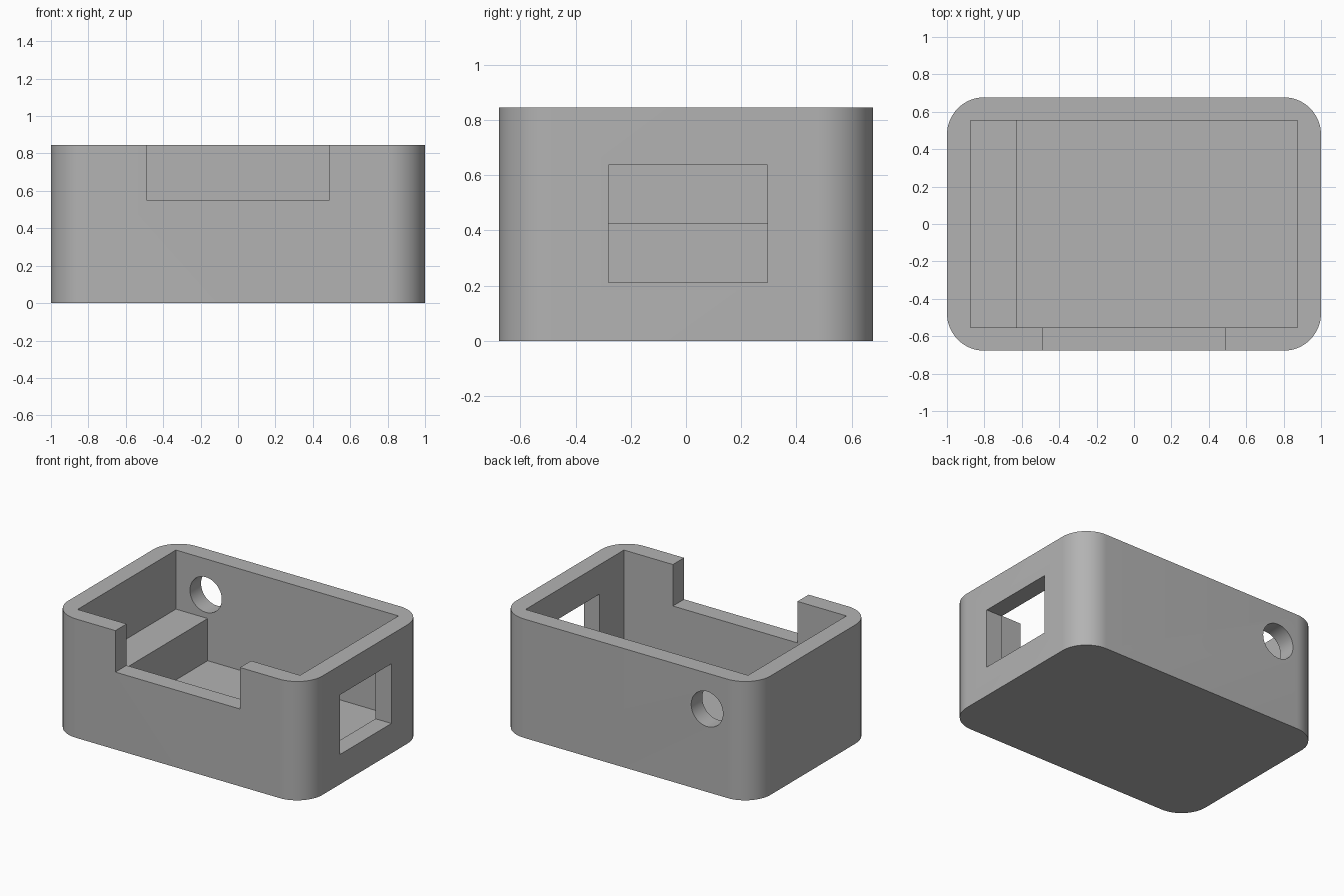
import bpy, bmesh, math
from mathutils import Matrix

if "Cube" in bpy.data.objects:
    bpy.data.objects.remove(bpy.data.objects["Cube"], do_unlink=True)

# Overall sizes
LENGTH, WIDTH, HEIGHT = 2.0, 1.355, 0.845
WALL, CORNER = 0.125, 0.2
IN_X, IN_Y = LENGTH / 2 - WALL, WIDTH / 2 - WALL
LEDGE_X, LEDGE_Z = -0.625, 0.425

grey = bpy.data.materials.new("plain grey")
grey.use_nodes = True
COLOUR = (0.45, 0.45, 0.45, 1)
grey.diffuse_color = COLOUR
grey.node_tree.nodes["Principled BSDF"].inputs["Base Color"].default_value = COLOUR


def make_object(name, bm):
    bmesh.ops.recalc_face_normals(bm, faces=bm.faces)
    mesh = bpy.data.meshes.new(name)
    bm.to_mesh(mesh)
    bm.free()
    mesh.materials.append(grey)
    obj = bpy.data.objects.new(name, mesh)
    bpy.context.collection.objects.link(obj)
    return obj


def box_mesh(low, high):
    bm = bmesh.new()
    bmesh.ops.create_cube(bm, size=1)
    for v in bm.verts:
        v.co = [l if c < 0 else h for c, l, h in zip(v.co, low, high)]
    return bm


# Outer block with rounded upright corners
bm = box_mesh((-LENGTH / 2, -WIDTH / 2, 0), (LENGTH / 2, WIDTH / 2, HEIGHT))
upright = [e for e in bm.edges if abs(e.verts[0].co.z - e.verts[1].co.z) > 0.1]
bmesh.ops.bevel(bm, geom=upright, offset=CORNER, segments=16, profile=0.5, affect='EDGES')
case = make_object("enclosure", bm)

# Cavity: stepped profile that leaves a ledge at the right end
bm = bmesh.new()
profile = [(-IN_X, LEDGE_Z), (LEDGE_X, LEDGE_Z), (LEDGE_X, WALL),
           (IN_X, WALL), (IN_X, 1), (-IN_X, 1)]
face = bm.faces.new([bm.verts.new((x, -IN_Y, z)) for x, z in profile])
side = bmesh.ops.extrude_face_region(bm, geom=[face])["geom"]
bmesh.ops.translate(bm, vec=(0, 2 * IN_Y, 0),
                    verts=[g for g in side if isinstance(g, bmesh.types.BMVert)])
cutters = [make_object("cavity_cutter", bm)]

# Front notch and left side window
cutters.append(make_object("notch_cutter", box_mesh((-0.49, -0.8, 0.55), (0.49, -0.5, 1))))
cutters.append(make_object("window_cutter", box_mesh((0.8, -0.28, 0.212), (1.1, 0.295, 0.636))))

# Round hole through the back wall, above the ledge
bm = bmesh.new()
bmesh.ops.create_cone(bm, cap_ends=True, segments=48, radius1=0.125, radius2=0.125, depth=0.3,
                      matrix=Matrix.Translation((-0.64, WIDTH / 2 - WALL / 2, 0.59))
                      @ Matrix.Rotation(math.pi / 2, 4, 'X'))
cutters.append(make_object("hole_cutter", bm))

# Cut the openings and discard the cutters
bpy.ops.object.select_all(action='DESELECT')
case.select_set(True)
bpy.context.view_layer.objects.active = case
for cutter in cutters:
    cutter.hide_render = True
    mod = case.modifiers.new(cutter.name, 'BOOLEAN')
    mod.operation, mod.solver, mod.object = 'DIFFERENCE', 'EXACT', cutter
    bpy.ops.object.modifier_apply(modifier=mod.name)
    bpy.data.objects.remove(cutter, do_unlink=True)

bpy.ops.object.shade_smooth_by_angle(angle=math.radians(30))
